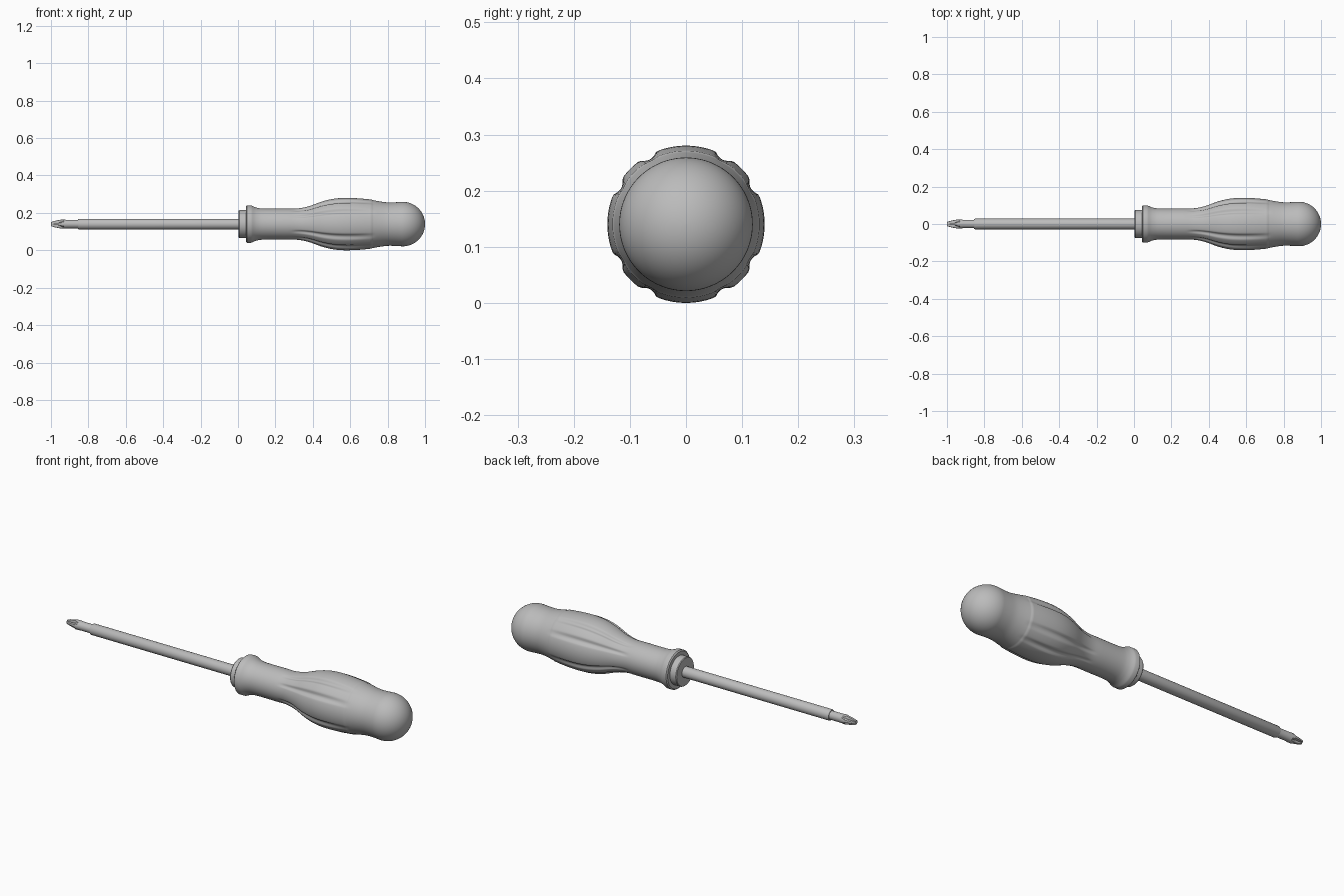
import bpy, math
from math import sin, cos, pi, tau

AXIS_Z = 0.14

cube = bpy.data.objects.get("Cube")
if cube:
    bpy.data.objects.remove(cube, do_unlink=True)

grey = bpy.data.materials.new("plain_grey")
grey.use_nodes = True
colour = (0.5, 0.5, 0.5, 1)
grey.diffuse_color = colour
grey.node_tree.nodes["Principled BSDF"].inputs["Base Color"].default_value = colour


def lathe(name, profile, sides, shape=lambda x, r, a: r, sharp=35):
    """Spin (x, radius) points round the long axis; shape() may alter the radius."""
    verts, faces = [], []
    for x, r in profile:
        for i in range(sides):
            a = tau * i / sides
            q = shape(x, r, a)
            verts.append((x, q * cos(a), AXIS_Z + q * sin(a)))
    for k in range(len(profile) - 1):
        for i in range(sides):
            j = (i + 1) % sides
            faces.append((k * sides + i, k * sides + j,
                          (k + 1) * sides + j, (k + 1) * sides + i))
    last = (len(profile) - 1) * sides
    faces.append(tuple(reversed(range(sides))))
    faces.append(tuple(range(last, last + sides)))
    # Quads above wind inward for a rising x, so flip them to match the caps
    faces = [tuple(reversed(f)) if len(f) == 4 else f for f in faces[:-2]] + \
            [tuple(reversed(f)) for f in faces[-2:]]
    mesh = bpy.data.meshes.new(name)
    mesh.from_pydata(verts, [], faces)
    mesh.materials.append(grey)
    obj = bpy.data.objects.new(name, mesh)
    bpy.context.collection.objects.link(obj)
    import bmesh
    bm = bmesh.new()
    bm.from_mesh(mesh)
    bmesh.ops.recalc_face_normals(bm, faces=bm.faces)
    bm.to_mesh(mesh)
    bm.free()
    bpy.ops.object.select_all(action='DESELECT')
    obj.select_set(True)
    bpy.context.view_layer.objects.active = obj
    bpy.ops.object.shade_smooth_by_angle(angle=math.radians(sharp))
    return obj


def smooth_path(points, steps):
    """Catmull-Rom curve through the points."""
    pts = [points[0]] + points + [points[-1]]
    out = []
    for p0, p1, p2, p3 in zip(pts, pts[1:], pts[2:], pts[3:]):
        for s in range(steps):
            t = s / steps
            out.append(tuple(0.5 * (2 * b + (c - a) * t + (2 * a - 5 * b + 4 * c - d) * t * t
                                    + (3 * b - a - 3 * c + d) * t ** 3)
                             for a, b, c, d in zip(p0, p1, p2, p3)))
    return out + [points[-1]]


# Handle: flared guard, slim neck, swelling grip and ball end
GROOVES = [math.radians(q * 90 + side) for q in range(4) for side in (29, 61)]


def fluted(x, r, a):
    t = (x - 0.29) / 0.44
    if not 0 < t < 1:
        return r
    depth = 0.009 * sin(pi * t) ** 0.7
    gap = min(abs((a - g + pi) % tau - pi) for g in GROOVES)
    return r - depth * max(0, 1 - (gap / 0.12) ** 2)


guard = [(0.042, 0.06), (0.042, 0.094), (0.047, 0.1), (0.07, 0.1)]
neck = smooth_path([(0.075, 0.098), (0.1, 0.088), (0.14, 0.083), (0.25, 0.083), (0.32, 0.084),
                    (0.38, 0.096), (0.45, 0.121), (0.51, 0.135), (0.57, 0.14),
                    (0.64, 0.138), (0.715, 0.131)], 5)
heel = smooth_path([(0.718, 0.129), (0.76, 0.121), (0.8, 0.116), (0.84, 0.1165), (0.88, 0.119)], 4)
ball = [(0.88 + 0.12 * sin(t), 0.119 * cos(t)) for t in (pi / 2 * i / 16 for i in range(1, 16))]
lathe("handle", guard + neck + heel + ball + [(1.0, 0.001)], 144, fluted)

# Collar between the guard and the shaft
lathe("collar", [(0.004, 0.02), (0.004, 0.072), (0.008, 0.075), (0.06, 0.075)], 48)

# Shaft
lathe("shaft", [(-0.855, 0.018), (-0.855, 0.026), (-0.85, 0.0285), (0.02, 0.0285)], 32)


# Cross-point bit: a round shank whose tip narrows to four blades
def crossed(x, r, a):
    t = min(1, max(0, (-0.915 - x) / 0.045))
    half_width = 0.024 + (0.006 - 0.024) * t
    return min(r, half_width / max(0.05, min(abs(sin(a)), abs(cos(a)))))


bit = [(-1.0, 0.011), (-0.985, 0.016), (-0.96, 0.0215), (-0.945, 0.024), (-0.93, 0.024),
       (-0.915, 0.0225), (-0.84, 0.0225)]
lathe("cross_bit", bit, 64, crossed, 25)
